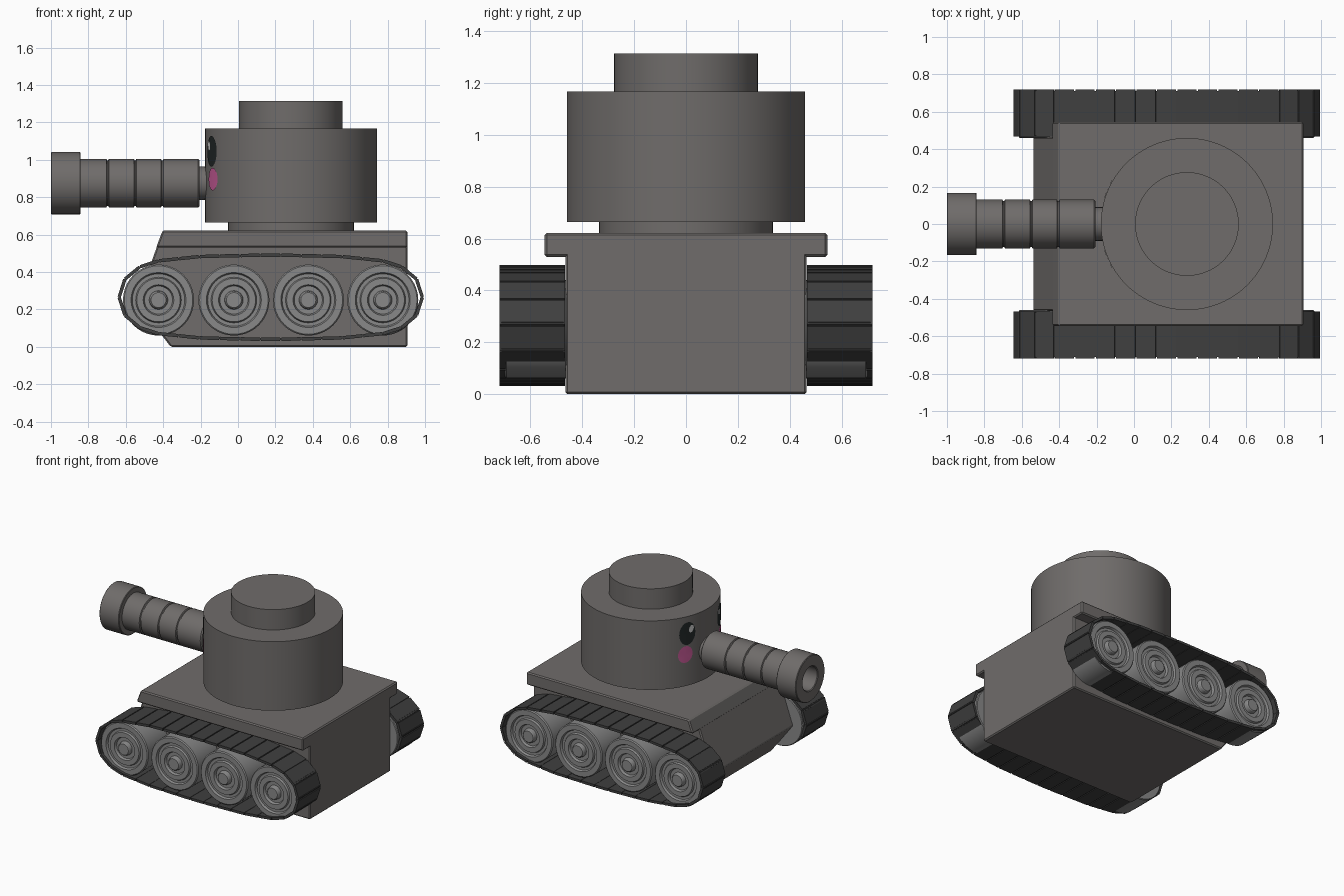
import bpy, bmesh, math
from mathutils import Vector

if "Cube" in bpy.data.objects:
    bpy.data.objects.remove(bpy.data.objects["Cube"])


def paint(name, rgb):
    m = bpy.data.materials.new(name)
    m.diffuse_color = (*rgb, 1)
    m.use_nodes = True
    m.node_tree.nodes["Principled BSDF"].inputs["Base Color"].default_value = m.diffuse_color
    return m


BODY = paint("body_grey", (0.16, 0.15, 0.145))
WHEEL = paint("wheel_grey", (0.25, 0.25, 0.25))
TRACK = paint("track_dark", (0.05, 0.05, 0.05))
BLACK = paint("eye_black", (0.015, 0.02, 0.02))
WHITE = paint("eye_glint", (0.8, 0.8, 0.8))
PINK = paint("cheek_pink", (0.55, 0.1, 0.3))


def finish(name, bm, mat, mirror=False, bevel=0, smooth=True, recalc=True):
    if recalc:
        bmesh.ops.recalc_face_normals(bm, faces=bm.faces[:])
    me = bpy.data.meshes.new(name)
    bm.to_mesh(me)
    bm.free()
    me.materials.append(mat)
    if smooth:
        for p in me.polygons:
            p.use_smooth = True
        me.set_sharp_from_angle(angle=math.radians(30))
    ob = bpy.data.objects.new(name, me)
    bpy.context.collection.objects.link(ob)
    if bevel:
        b = ob.modifiers.new("Bevel", 'BEVEL')
        b.width, b.segments = bevel, 1
    if mirror:
        m = ob.modifiers.new("Mirror", 'MIRROR')
        m.use_axis = (False, True, False)
        m.use_mirror_merge = False
    return ob


def prism(bm, profile, y0, y1):
    """Side profile of (x, z) points extruded along y."""
    a = [bm.verts.new((x, y0, z)) for x, z in profile]
    b = [bm.verts.new((x, y1, z)) for x, z in profile]
    bm.faces.new(a)
    bm.faces.new(b[::-1])
    for i in range(len(a)):
        j = (i + 1) % len(a)
        bm.faces.new((a[i], b[i], b[j], a[j]))


def lathe(bm, profile, centre, axis, n=64):
    """Revolve (radius, height) points around an axis through centre."""
    axis = Vector(axis)
    u = axis.orthogonal().normalized()
    v = axis.cross(u)
    c = Vector(centre)
    rings = []
    for r, h in profile:
        if r == 0:
            rings.append([bm.verts.new(c + axis * h)] * n)
        else:
            rings.append([bm.verts.new(c + axis * h + r * (u * math.cos(t) + v * math.sin(t)))
                          for t in (2 * math.pi * i / n for i in range(n))])
    for a, b in zip(rings, rings[1:]):
        for i in range(n):
            j = (i + 1) % n
            bm.faces.new(list(dict.fromkeys((a[i], a[j], b[j], b[i]))))


# Hull and its wider deck slab
bm = bmesh.new()
prism(bm, [(-0.36, 0), (0.905, 0), (0.905, 0.56), (-0.425, 0.56), (-0.54, 0.235)], -0.465, 0.465)
finish("hull", bm, BODY, bevel=0.008, smooth=False)
bm = bmesh.new()
prism(bm, [(-0.438, 0.53), (0.905, 0.53), (0.905, 0.622), (-0.403, 0.622)], -0.545, 0.545)
finish("deck", bm, BODY, bevel=0.008, smooth=False)

# Turret: neck, drum and hatch in one turned shape
CX, R = 0.283, 0.46
bm = bmesh.new()
lathe(bm, [(0, 0.6), (0.336, 0.6), (0.336, 0.665), (R, 0.665), (R, 1.167), (0.277, 1.167),
           (0.277, 1.315), (0, 1.315)], (CX, 0, 0), (0, 0, 1), 96)
finish("turret", bm, BODY)

# Gun barrel with grooves, flared muzzle and bore
prof = [(0, 0.1), (0.09, 0.1), (0.09, 0.205), (0.122, 0.205), (0.13, 0.213)]
for g in (0.405, 0.55, 0.697):
    prof += [(0.13, g - 0.007), (0.122, g - 0.003), (0.122, g + 0.003), (0.13, g + 0.007)]
prof += [(0.13, 0.842), (0.163, 0.842), (0.167, 0.846), (0.167, 0.996), (0.163, 1.0),
         (0.09, 1.0), (0.085, 0.995), (0.085, 0.85), (0, 0.85)]
bm = bmesh.new()
lathe(bm, prof, (0, 0, 0.875), (-1, 0, 0), 48)
finish("gun_barrel", bm, BODY)

# Road wheels with stepped concentric rings
prof = [(0, 0.46), (0.185, 0.46), (0.19, 0.465), (0.19, 0.693), (0.183, 0.7), (0.147, 0.7),
        (0.14, 0.685), (0.122, 0.685), (0.116, 0.698), (0.082, 0.698), (0.075, 0.68),
        (0.05, 0.68), (0.045, 0.705), (0.04, 0.71), (0, 0.71)]
bm = bmesh.new()
for x in (-0.425, -0.022, 0.376, 0.774):
    lathe(bm, prof, (x, 0, 0.25), (0, 1, 0), 40)
finish("road_wheels", bm, WHEEL, mirror=True)

# Track: loop resampled evenly, one plate per step over a thin belt
TX, TZ = 0.175, 0.265
q = [(0.82, 0), (0.802, 0.085), (0.75, 0.145), (0.655, 0.198), (0.375, 0.227), (0, 0.235)]
loop = q + [(-x, z) for x, z in q[-2::-1]]
loop += [(-x, -z) for x, z in loop[1:-1]]
loop = [Vector((x + TX, z + TZ)) for x, z in loop]


def resample(pts, n):
    segs = [(a, b, (b - a).length) for a, b in zip(pts, pts[1:] + pts[:1])]
    step = sum(s[2] for s in segs) / n
    out, d = [], 0.0
    for a, b, l in segs:
        while d < l - 1e-6 and len(out) < n:
            out.append(a.lerp(b, d / l))
            d += step
        d -= l
    return out


pts = resample(loop, 34)
bm = bmesh.new()
for a, b in zip(pts, pts[1:] + pts[:1]):
    t = (b - a).normalized()
    inward = Vector((-t.y, t.x))
    e = t * 0.004
    prism(bm, [a + e, b - e, b - e + inward * 0.018, a + e + inward * 0.018], 0.467, 0.72)
    j = t * 0.012
    prism(bm, [b - j + inward * 0.006, b + j + inward * 0.006,
               b + j + inward * 0.016, b - j + inward * 0.016], 0.472, 0.712)
finish("tracks", bm, TRACK, mirror=True, smooth=False)


# Face: discs wrapped onto the turret drum
def decal(name, mat, deg, z, rx, rz, lift, tilt=0.0, n=32):
    bm = bmesh.new()

    def place(u, v):
        a = math.radians(deg) + u / R
        return bm.verts.new((CX - (R + lift) * math.cos(a), (R + lift) * math.sin(a), z + v))
    mid = place(0, 0)
    rim = []
    for i in range(n):
        t = 2 * math.pi * i / n
        u, v = rx * math.cos(t), rz * math.sin(t)
        rim.append(place(u * math.cos(tilt) - v * math.sin(tilt),
                         u * math.sin(tilt) + v * math.cos(tilt)))
    for i in range(n):
        bm.faces.new((mid, rim[(i + 1) % n], rim[i]))
    finish(name, bm, mat, mirror=True, recalc=False)


decal("eyes", BLACK, 23.5, 1.045, 0.062, 0.082, 0.004)
decal("eye_glints", WHITE, 20, 1.075, 0.018, 0.027, 0.007, 0.3)
decal("cheeks", PINK, 25.5, 0.896, 0.055, 0.06, 0.004)
